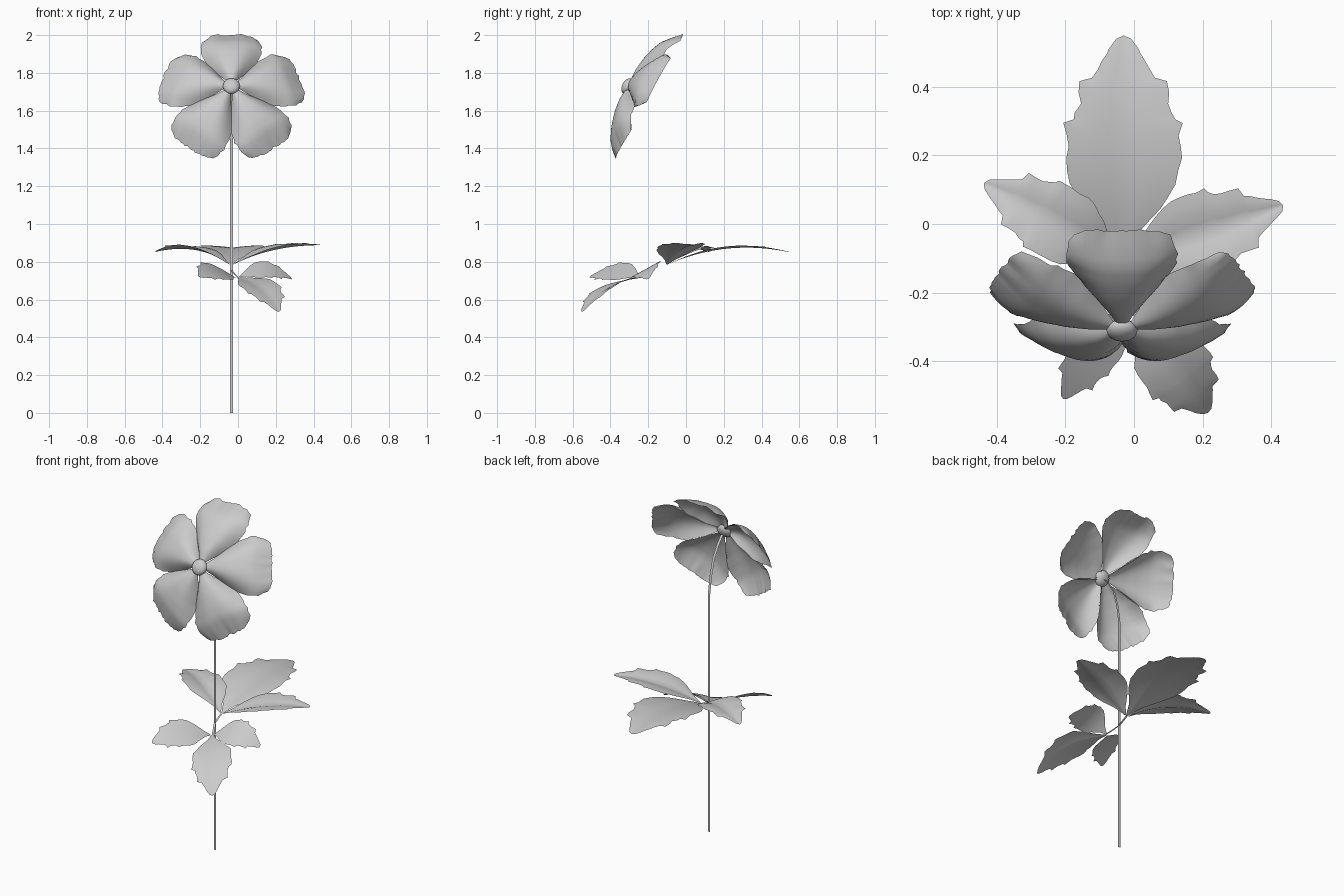
import bpy, bmesh, math, random
from mathutils import Vector

if "Cube" in bpy.data.objects:
    bpy.data.objects.remove(bpy.data.objects["Cube"])

random.seed(4)
STEM_X, STEM_Y = -0.035, -0.165
UP = Vector((0, 0.48, 0.877))        # flower plane, upward direction
FACE = Vector((0, -0.877, 0.48))     # direction the flower faces
CENTRE = Vector((STEM_X, -0.31, 1.73))


def lerp(table, t):
    """Piecewise-linear lookup in a list of (t, value)."""
    for (a, va), (b, vb) in zip(table, table[1:]):
        if t <= b:
            return va + (vb - va) * max(0, t - a) / (b - a)
    return table[-1][1]


def sheet(name, rows):
    """Smooth single-sided surface from a grid of points."""
    bm = bmesh.new()
    grid = [[bm.verts.new(p) for p in row] for row in rows]
    for r0, r1 in zip(grid, grid[1:]):
        for i in range(len(r0) - 1):
            bm.faces.new((r0[i], r0[i + 1], r1[i + 1], r1[i]))
    bmesh.ops.remove_doubles(bm, verts=bm.verts, dist=1e-5)
    me = bpy.data.meshes.new(name)
    bm.to_mesh(me)
    bm.free()
    for p in me.polygons:
        p.use_smooth = True
    ob = bpy.data.objects.new(name, me)
    bpy.context.collection.objects.link(ob)
    return ob


def ribbon(name, points, side, width):
    """Flat strip along a path."""
    s = Vector(side).normalized() * width / 2
    sheet(name, [[Vector(p) - s, Vector(p) + s] for p in points])


# Petals: neighbours meet near the centre, broad ragged tip, edges folded back
P_WIDTH = [(0, .018), (.1, .042), (.2, .07), (.35, .108), (.5, .138), (.65, .156),
           (.8, .163), (.92, .156), (1, .138)]
P_DEPTH = [(0, 0), (.2, .004), (.4, -.004), (.6, -.022), (.75, -.045), (.87, -.08), (1, -.125)]
P_FOLD = [(0, .01), (.2, .055), (.45, .075), (.65, .06), (.8, .035), (.9, .02), (1, .005)]


def petal(name, angle):
    out = UP * math.cos(angle) + Vector((1, 0, 0)) * math.sin(angle)
    across = FACE.cross(out)
    n = 20
    rag = [random.uniform(-.006, .006) for _ in range(n + 1)]
    rows = []
    for j in range(17):
        t = j / 16
        row = []
        for i in range(n + 1):
            s = 2 * i / n - 1
            reach = .378 - .03 * abs(s) ** 5 + rag[i] * t ** 6
            r = .03 + (reach - .03) * t
            w = lerp(P_WIDTH, t)
            if abs(s) == 1 and t > .6:
                w += random.uniform(-.005, .005)
            d = lerp(P_DEPTH, t) - lerp(P_FOLD, t) * abs(s) ** 2.6
            row.append(CENTRE + out * r + across * s * w + FACE * d)
        rows.append(row)
    sheet(name, rows)


for k in range(5):
    petal(f"petal_{k + 1}", k * math.tau / 5)

# Flower centre
bpy.ops.mesh.primitive_uv_sphere_add(segments=20, ring_count=12, radius=.045, location=CENTRE)
ball = bpy.context.object
ball.name = "flower_centre"
ball.rotation_euler = FACE.to_track_quat('Z', 'Y').to_euler()
ball.scale = (1, 1, .62)
bpy.ops.object.shade_smooth_by_angle()

# Stem: flat strip bending forward to the flower
ribbon("stem", [(STEM_X, STEM_Y, 0), (STEM_X, STEM_Y, .75), (STEM_X, STEM_Y, 1.4),
                (STEM_X, -.18, 1.5), (STEM_X, -.208, 1.6), (STEM_X, -.25, 1.67),
                (STEM_X, -.29, 1.715)], (1, 0, 0), .015)

# Leaflets: toothed outline, arched midrib, raised edges, optional roll
L_WIDTH = [(0, .03), (.1, .22), (.23, .62), (.34, .9), (.46, .97), (.56, .96), (.615, 1), (.63, .87),
           (.7, .75), (.8, .75), (.815, .53), (.89, .36), (.94, .25), (.985, .13), (1, .0)]
L_STEPS = [0, .05, .1, .16, .23, .28, .34, .4, .46, .51, .56, .615, .63, .66, .7, .75, .8,
           .815, .85, .89, .92, .94, .985, 1]


def leaflet(name, base, mid, tip, half, roll=0.0, lift=.02):
    a, m, b = Vector(base), Vector(mid), Vector(tip)
    c = 2 * m - (a + b) / 2
    rows = []
    for t in L_STEPS:
        p = a * (1 - t) ** 2 + c * 2 * t * (1 - t) + b * t * t
        d = (c - a) * (1 - t) + (b - c) * t
        side = Vector((-d.y, d.x, 0)).normalized() + Vector((0, 0, roll))
        side.normalize()
        w = lerp(L_WIDTH, t) * half
        jag = [random.uniform(.96, 1.03) for _ in range(2)]
        row = []
        for i in range(9):
            s = i / 4 - 1
            f = w * s * jag[s > 0]
            z = lift * math.sin(min(1, abs(s) * 1.15) * math.pi / 2) * w / half
            row.append(p + side * f + Vector((0, 0, z)))
        rows.append(row)
    sheet(name, rows)


# Large back leaf
leaflet("back_leaf_middle", (-.033, -.10, .785), (-.03, .22, .87), (-.03, .55, .85), .173, 0, .012)
leaflet("back_leaf_left", (-.045, -.10, .785), (-.225, .005, .862), (-.437, .12, .852), .113, .05, .02)
leaflet("back_leaf_right", (-.025, -.10, .785), (.19, -.03, .862), (.435, .055, .888), .122, 0, .022)
ribbon("back_leaf_stalk", [(STEM_X, STEM_Y, .755), (STEM_X, -.13, .772), (STEM_X, -.09, .792)],
       (1, 0, 0), .011)

# Smaller front leaf
leaflet("front_leaf_middle", (-.005, -.235, .715), (.12, -.415, .66), (.217, -.55, .535), .11, .15, .01)
leaflet("front_leaf_left", (-.012, -.24, .715), (-.115, -.37, .75), (-.207, -.51, .72), .09, -.6, .0)
leaflet("front_leaf_right", (0, -.23, .715), (.14, -.215, .76), (.285, -.2, .71), .09, .55, .0)
ribbon("front_leaf_stalk", [(STEM_X, STEM_Y, .755), (-.018, -.2, .735), (.002, -.24, .715)],
       (.82, .57, 0), .011)
